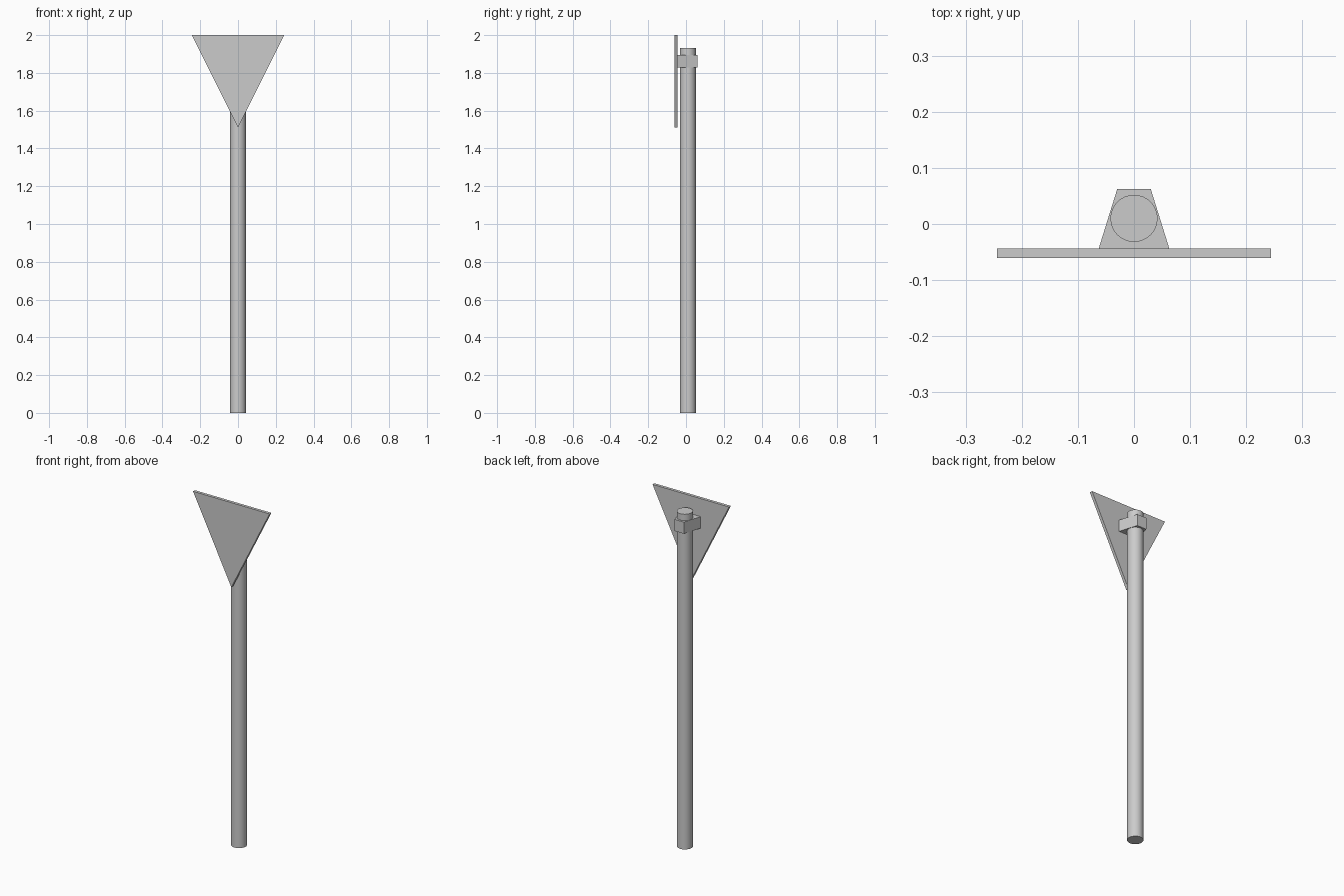
import bpy
import bmesh
from mathutils import Vector

if "Cube" in bpy.data.objects:
    bpy.data.objects.remove(bpy.data.objects["Cube"])


def prism(name, outline, direction):
    """Extrude a closed planar outline along a direction into a solid."""
    bm = bmesh.new()
    face = bm.faces.new([bm.verts.new(p) for p in outline])
    result = bmesh.ops.extrude_face_region(bm, geom=[face], use_keep_orig=True)
    verts = [g for g in result["geom"] if isinstance(g, bmesh.types.BMVert)]
    bmesh.ops.translate(bm, verts=verts, vec=Vector(direction))
    bmesh.ops.recalc_face_normals(bm, faces=bm.faces)
    mesh = bpy.data.meshes.new(name)
    bm.to_mesh(mesh)
    bm.free()
    obj = bpy.data.objects.new(name, mesh)
    bpy.context.collection.objects.link(obj)
    return obj


# Round post
POLE_HEIGHT = 1.933
bpy.ops.mesh.primitive_cylinder_add(vertices=32, radius=0.042, depth=POLE_HEIGHT,
                                    location=(0, 0.01, POLE_HEIGHT / 2))
pole = bpy.context.object
pole.name = "pole"
bpy.ops.object.shade_smooth_by_angle()

# Triangular sign plate, point down
plate_front, plate_back = -0.061, -0.044
prism("sign_plate",
      [(-0.244, plate_front, 2.0), (0.244, plate_front, 2.0), (0, plate_front, 1.512)],
      (0, plate_back - plate_front, 0))

# Tapered clamp joining the plate to the post
clamp_bottom, clamp_top = 1.829, 1.896
prism("clamp",
      [(-0.063, plate_back, clamp_bottom), (0.063, plate_back, clamp_bottom),
       (0.03, 0.062, clamp_bottom), (-0.03, 0.062, clamp_bottom)],
      (0, 0, clamp_top - clamp_bottom))
